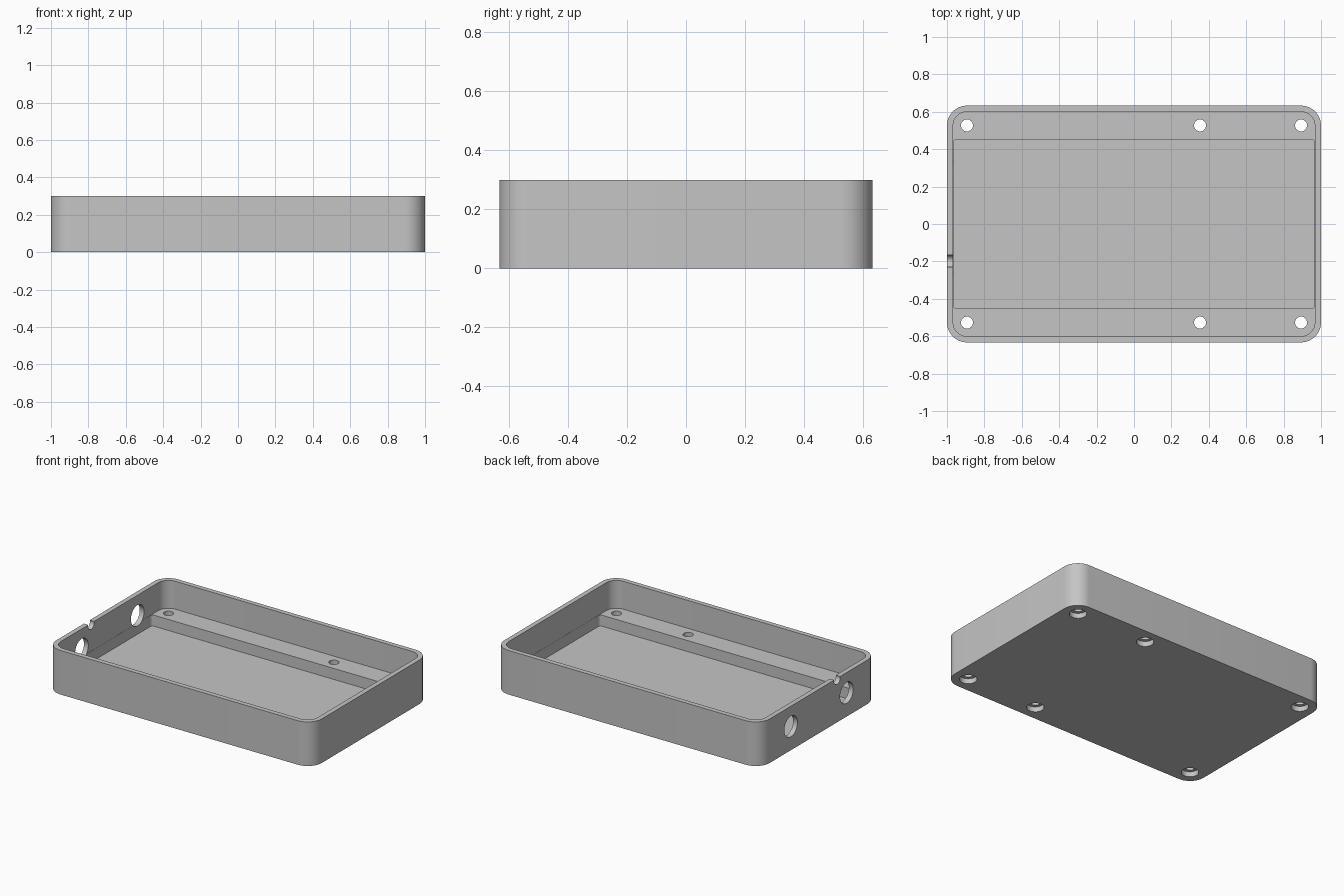
import bpy, bmesh, math
from mathutils import Matrix, Vector

if "Cube" in bpy.data.objects:
    bpy.data.objects.remove(bpy.data.objects["Cube"], do_unlink=True)

HALF_X, HALF_Y, HEIGHT = 1.0, 0.633, 0.30
WALL, CORNER = 0.033, 0.107
FLOOR_Z, LEDGE_Z = 0.035, 0.11

grey = bpy.data.materials.new("plain grey")
grey.use_nodes = True
colour = (0.56, 0.56, 0.56, 1)
grey.diffuse_color = colour
grey.node_tree.nodes["Principled BSDF"].inputs["Base Color"].default_value = colour


def make_object(name, bm):
    bmesh.ops.recalc_face_normals(bm, faces=bm.faces)
    mesh = bpy.data.meshes.new(name)
    bm.to_mesh(mesh)
    bm.free()
    mesh.materials.append(grey)
    ob = bpy.data.objects.new(name, mesh)
    bpy.context.collection.objects.link(ob)
    return ob


def rounded_box(name, hx, hy, radius, z0, z1, steps=12):
    """Upright prism with rounded vertical corners."""
    bm = bmesh.new()
    ring = []
    for quarter, (sx, sy) in enumerate([(1, 1), (-1, 1), (-1, -1), (1, -1)]):
        for i in range(steps + 1):
            a = math.pi / 2 * (quarter + i / steps)
            ring.append(bm.verts.new((sx * (hx - radius) + radius * math.cos(a),
                                      sy * (hy - radius) + radius * math.sin(a), z0)))
    base = bm.faces.new(ring)
    top = bmesh.ops.extrude_face_region(bm, geom=[base])["geom"]
    bmesh.ops.translate(bm, vec=(0, 0, z1 - z0),
                        verts=[v for v in top if isinstance(v, bmesh.types.BMVert)])
    return make_object(name, bm)


def cylinder(name, centre, radius, length, along_x=False):
    bm = bmesh.new()
    turn = Matrix.Rotation(math.pi / 2, 4, "Y") if along_x else Matrix()
    bmesh.ops.create_cone(bm, cap_ends=True, segments=40, radius1=radius, radius2=radius,
                          depth=length, matrix=Matrix.Translation(Vector(centre)) @ turn)
    return make_object(name, bm)


def cut(target, cutter):
    cutter.hide_render = True
    mod = target.modifiers.new("cut", "BOOLEAN")
    mod.operation = "DIFFERENCE"
    mod.solver = "EXACT"
    mod.object = cutter
    bpy.context.view_layer.objects.active = target
    bpy.ops.object.modifier_apply(modifier=mod.name)
    bpy.data.objects.remove(cutter, do_unlink=True)


# Tray body, upper cavity and the deeper pocket between the two ledges
tray = rounded_box("enclosure_tray", HALF_X, HALF_Y, CORNER, 0, HEIGHT)
cut(tray, rounded_box("cavity", HALF_X - WALL, HALF_Y - WALL, CORNER - WALL, LEDGE_Z, 0.5))
cut(tray, rounded_box("pocket", HALF_X - WALL - 0.001, 0.453, 0.02, FLOOR_Z, 0.15, 6))

# Screw holes through the ledges, counterbored from below
for x in (-0.893, 0.353, 0.893):
    for y in (-0.527, 0.527):
        cut(tray, cylinder("screw_hole", (x, y, 0.05), 0.032, 0.3))
        cut(tray, cylinder("counterbore", (x, y, -0.065), 0.054, 0.2))

# Two round ports and a cable notch in the end wall
for y in (-0.3, 0.3):
    cut(tray, cylinder("port", (-HALF_X, y, 0.162), 0.071, 0.2, True))
cut(tray, cylinder("cable_notch", (-HALF_X, -0.198, 0.291), 0.033, 0.2, True))

# Smooth the curved walls, keep the edges crisp
bpy.ops.object.select_all(action="DESELECT")
tray.select_set(True)
bpy.context.view_layer.objects.active = tray
bpy.ops.object.shade_smooth_by_angle(angle=math.radians(30))
